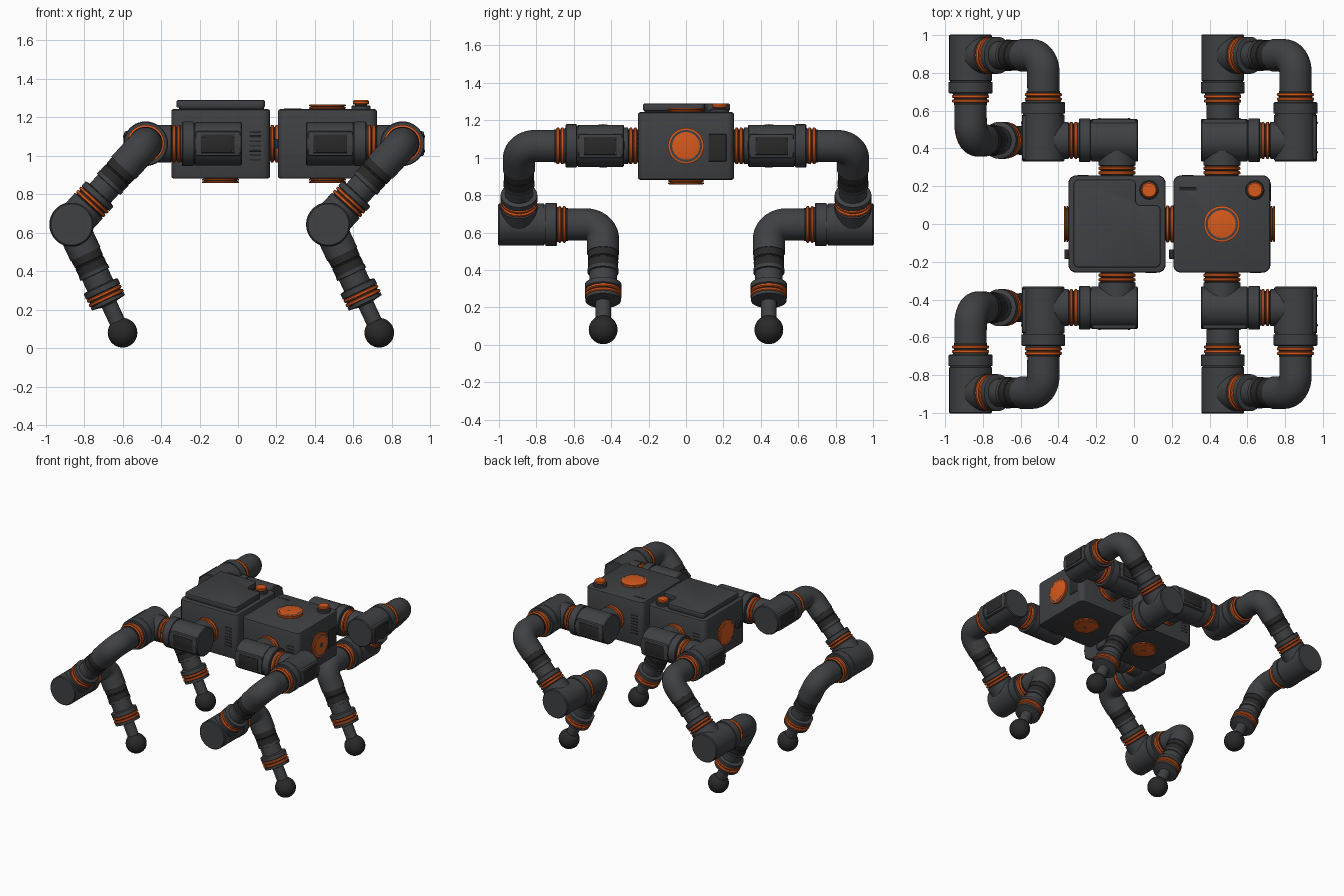
import bpy, bmesh
from math import sin, cos, pi, radians
from mathutils import Vector as V, Matrix

if "Cube" in bpy.data.objects:
    bpy.data.objects.remove(bpy.data.objects["Cube"])


def material(name, c):
    m = bpy.data.materials.new(name)
    m.diffuse_color = (*c, 1)
    m.use_nodes = True
    m.node_tree.nodes["Principled BSDF"].inputs["Base Color"].default_value = m.diffuse_color
    return m


GREY = material("graphite", (0.05, 0.052, 0.057))
DARK = material("black_rubber", (0.022, 0.022, 0.022))
ORANGE = material("orange", (0.68, 0.1, 0.012))
X, Y, Z = V((1, 0, 0)), V((0, 1, 0)), V((0, 0, 1))


def finish(name, bm, mat):
    bmesh.ops.recalc_face_normals(bm, faces=bm.faces)
    me = bpy.data.meshes.new(name)
    for f in bm.faces:
        f.smooth = True
    bm.to_mesh(me)
    bm.free()
    me.set_sharp_from_angle(angle=radians(30))
    me.materials.append(mat)
    ob = bpy.data.objects.new(name, me)
    bpy.context.collection.objects.link(ob)
    return ob


def sweep(name, rings, mat, n=40):
    """Skin round sections given as (centre, side a, side b, radius)."""
    bm = bmesh.new()
    loops = [[bm.verts.new(c + r * (cos(2 * pi * i / n) * a + sin(2 * pi * i / n) * b))
              for i in range(n)] for c, a, b, r in rings]
    for p, q in zip(loops, loops[1:]):
        for i in range(n):
            j = (i + 1) % n
            bm.faces.new((p[i], p[j], q[j], q[i]))
    bm.faces.new(loops[0])
    bm.faces.new(loops[-1])
    return finish(name, bm, mat)


def lathe(name, o, axis, profile, mat, n=40):
    axis = axis.normalized()
    a = axis.orthogonal().normalized()
    b = axis.cross(a)
    return sweep(name, [(o + axis * d, a, b, r) for d, r in profile], mat, n)


def prism(name, outline, z0, z1, corner, edge, mat):
    """Extruded outline with rounded corners and softened rims."""
    bm = bmesh.new()
    f = bm.faces.new([bm.verts.new((x, y, z0)) for x, y in outline])
    ext = bmesh.ops.extrude_face_region(bm, geom=[f])["geom"]
    bmesh.ops.translate(bm, vec=(0, 0, z1 - z0), verts=[v for v in ext if isinstance(v, bmesh.types.BMVert)])

    def upright(e):
        return abs(e.verts[0].co.z - e.verts[1].co.z) > 1e-5
    bmesh.ops.bevel(bm, geom=[e for e in bm.edges if upright(e)], offset=corner,
                    segments=6, profile=0.5, affect='EDGES')
    bmesh.ops.bevel(bm, geom=[e for e in bm.edges if not upright(e)], offset=edge,
                    segments=2, profile=0.5, affect='EDGES')
    return finish(name, bm, mat)


def box(name, c, size, mat, bevel=0.004):
    bm = bmesh.new()
    bmesh.ops.create_cube(bm, size=1, matrix=Matrix.Translation(c) @ Matrix.Diagonal((*size, 1)))
    bmesh.ops.bevel(bm, geom=bm.edges[:], offset=bevel, segments=2, profile=0.5, affect='EDGES')
    return finish(name, bm, mat)


def coupling(name, o, axis):
    """Dark core with two orange bands."""
    lathe(name + "_core", o, axis, [(-.032, .088), (.032, .088)], DARK)
    for s in (-.012, .012):
        lathe(name + "_band", o + axis * s, axis,
              [(-.009, .092), (-.005, .098), (.005, .098), (.009, .092)], ORANGE)


def actuator(name, ring, i, out, panel=True):
    """Right-angle motor: input stub along i, drum along out."""
    coupling(name + "_coupling", ring, i)
    o = ring + i * .16
    lathe(name + "_stub", ring, i, [(.024, .09), (.028, .098), (.15, .098)], GREY)
    lathe(name + "_drum", o, out, [(-.111, .107), (-.105, .113), (.134, .113), (.135, .108),
          (.141, .108), (.142, .116), (.197, .116), (.202, .111), (.202, .095), (.215, .092)], GREY)
    if panel:
        ai, ao = V(map(abs, i)), V(map(abs, out))
        c = o + out * .015
        box(name + "_cover", c + i * .06, ai * .104 + ao * .235 + Z * .13, GREY, .01)
        box(name + "_panel", c + i * .112, ai * .006 + ao * .175 + Z * .095, DARK, .002)
        for u in (-.078, .078):
            for w in (-.038, .038):
                lathe(name + "_screw", c + i * .114 + out * u + Z * w, i,
                      [(0, .006), (.004, .005)], GREY, 10)
    return o, o + out * .23


def link(name, ring, i, out):
    """Bent pipe with a sleeve; returns corner and next ring."""
    coupling(name + "_coupling", ring, i)
    c, R, b = ring + i * .22, .09, i.cross(out)
    rings = [(ring + i * .024, out, b, .085)]
    for k in range(13):
        a = k * pi / 24
        t = i * cos(a) + out * sin(a)
        rings.append((c - i * R + out * R + R * (i * sin(a) - out * cos(a)), t.cross(b), -b, .086))
    rings[0] = (rings[0][0], i.cross(b), -b, .085)
    rings.append((c + out * .17, out.cross(b), -b, .086))
    sweep(name + "_elbow", rings, GREY)
    lathe(name + "_sleeve", c, out, [(.165, .078), (.17, .082), (.21, .081), (.213, .078), (.219, .078),
          (.222, .081), (.27, .08)], DARK)
    lathe(name + "_end", c, out, [(.265, .083), (.285, .083), (.287, .074), (.35, .074),
          (.352, .09), (.356, .098), (.384, .098), (.388, .092)], GREY)
    return c, c + out * .41


def fan_port(name, o, axis):
    """Round port with orange rim and radial grille."""
    lathe(name + "_housing", o, axis, [(-.01, .086), (.024, .086), (.024, .074), (.016, .072)], GREY)
    for d in (.006, .019):
        lathe(name + "_rim", o + axis * d, axis, [(-.005, .09), (-.003, .096), (.003, .096), (.005, .09)], ORANGE)
    lathe(name + "_hub", o, axis, [(.01, .024), (.022, .024), (.024, .02)], GREY)
    lathe(name + "_well", o, axis, [(.01, .07), (.018, .07)], DARK)
    rot = axis.to_track_quat('Z', 'Y').to_matrix().to_4x4()
    bm = bmesh.new()
    for k in range(12):
        bmesh.ops.create_cube(bm, size=1, matrix=Matrix.Translation(o) @ rot @ Matrix.Rotation(k * pi / 6, 4, 'Z')
                              @ Matrix.Translation((.047, 0, .018)) @ Matrix.Diagonal((.052, .007, .01, 1)))
    finish(name + "_grille", bm, GREY)


def button(name, x, y):
    o = V((x, y, 1.235))
    lathe(name + "_base", o, Z, [(0, .05), (.022, .05), (.026, .046), (.026, .032), (.034, .032)], GREY)
    lathe(name + "_cap", o, Z, [(.032, .038), (.036, .042), (.048, .042), (.054, .036)], ORANGE)


# Body boxes
CZ, REAR, FRONT = 1.063, -.09, .465
for label, cx in (("rear", REAR), ("front", FRONT)):
    h = .257
    prism(label + "_body", [(cx - h, -h), (cx + h, -h), (cx + h, h), (cx - h, h)], .882, 1.243, .04, .012, GREY)
    fan_port(label + "_bottom_port", V((cx, 0, .882)), -Z)
    # Connector nub and side slots
    box(label + "_connector", V((cx - h - .007, -.16, CZ)), (.03, .05, .05), DARK)
    for s in (-1, 1):
        for k in range(7):
            box(label + "_vent_slot", V((cx - s * .18, s * h, .98 + k * .024)), (.06, .004, .009), DARK, .001)
fan_port("tail_port", V((REAR - .257, 0, CZ)), -X)
fan_port("nose_port", V((FRONT + .257, 0, CZ)), X)
fan_port("top_port", V((FRONT, 0, 1.243)), Z)
coupling("body_coupling", V((.19, 0, CZ)), X)
box("nose_panel", V((FRONT + .257, .168, 1.053)), (.006, .095, .145), DARK, .002)
box("top_slot", V((.285, .185, 1.243)), (.09, .014, .004), DARK, .001)

# Battery lid with button notch
lid = [(-.32, -.23), (.14, -.23), (.14, .1), (.01, .1), (.01, .235), (-.32, .235)]
prism("lid_seal", [(x * .96, y * .96) for x, y in lid], 1.235, 1.255, .02, .002, DARK)
prism("lid", lid, 1.25, 1.29, .025, .008, GREY)
button("rear_button", .08, .18)
button("front_button", .64, .18)

# Four legs
UPPER = V((-.387, 0, -.422)).normalized()
LOWER = V((.265, 0, -.563)).normalized()
for label, cx, dx in (("rear", REAR, -X), ("front", FRONT, X)):
    for side, s in (("right", -1), ("left", 1)):
        n, out = f"{label}_{side}_", Y * s
        _, r = actuator(n + "shoulder", V((cx, s * .283, CZ)), out, dx)
        _, r = actuator(n + "hip", r, dx, out)
        _, r = link(n + "thigh", r, out, UPPER)
        _, r = actuator(n + "knee", r, UPPER, -out, False)
        c, r = link(n + "shin", r, -out, LOWER)
        # Foot
        coupling(n + "foot_coupling", r, LOWER)
        lathe(n + "foot_post", c, LOWER, [(.433, .095), (.45, .095), (.455, .06), (.46, .042), (.6, .042)], GREY)
        lathe(n + "foot_ball", c + LOWER * .622, Z,
              [(-.077 * cos(k * pi / 20), max(.077 * sin(k * pi / 20), .0005)) for k in range(21)], DARK)
